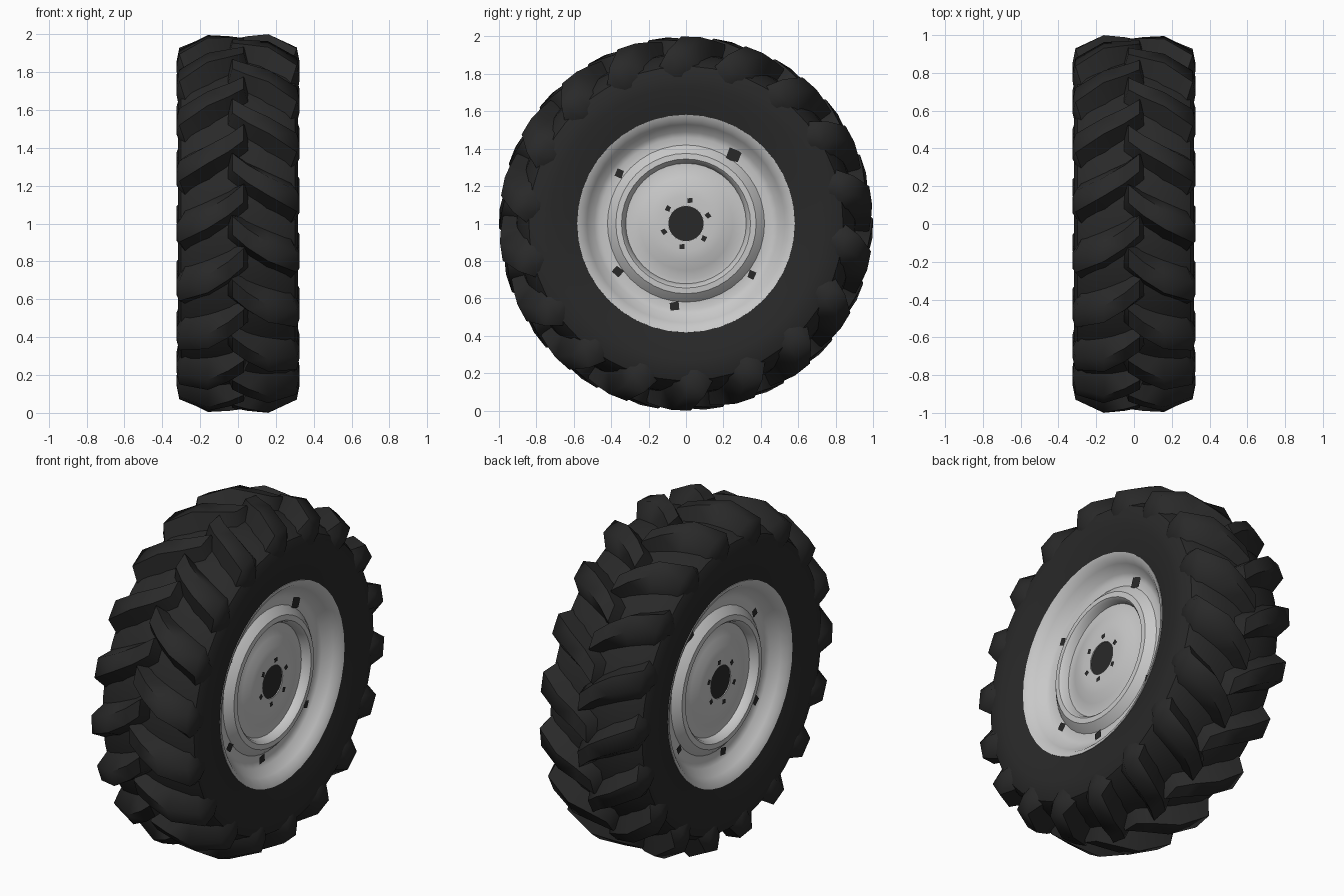
import bpy, bmesh, math

if "Cube" in bpy.data.objects:
    bpy.data.objects.remove(bpy.data.objects["Cube"])

AXLE_Z = 1.0
LUGS = 18


def material(name, c):
    m = bpy.data.materials.new(name)
    m.diffuse_color = (*c, 1)
    m.use_nodes = True
    m.node_tree.nodes["Principled BSDF"].inputs["Base Color"].default_value = m.diffuse_color
    return m


rubber = material("black rubber", (0.022, 0.022, 0.022))
steel = material("light grey paint", (0.58, 0.58, 0.58))


def polar(x, r, a):
    """Point on the wheel: angle runs from the front (-y) up over the top."""
    return (x, -r * math.cos(a), AXLE_Z + r * math.sin(a))


def finish(name, bm, mat, angle=35):
    bmesh.ops.recalc_face_normals(bm, faces=bm.faces)
    me = bpy.data.meshes.new(name)
    bm.to_mesh(me)
    bm.free()
    ob = bpy.data.objects.new(name, me)
    bpy.context.collection.objects.link(ob)
    me.materials.append(mat)
    bpy.ops.object.select_all(action='DESELECT')
    ob.select_set(True)
    bpy.context.view_layer.objects.active = ob
    bpy.ops.object.shade_smooth_by_angle(angle=math.radians(angle))
    return ob


def lathe(name, profile, n, mat, cap=False, closed=False):
    """Spin an (x, r) profile about the axle."""
    bm = bmesh.new()
    rings = [[bm.verts.new(polar(x, r, 2 * math.pi * i / n)) for i in range(n)]
             for x, r in profile]
    pairs = list(zip(rings, rings[1:]))
    if closed:
        pairs.append((rings[-1], rings[0]))
    for a, b in pairs:
        for i in range(n):
            j = (i + 1) % n
            bm.faces.new((a[i], a[j], b[j], b[i]))
    if cap:
        bm.faces.new(rings[0])
        bm.faces.new(rings[-1])
    return finish(name, bm, mat)


# Tyre carcass: half profile mirrored across the tread
half = [(0.20, 0.55), (0.287, 0.58), (0.303, 0.65), (0.316, 0.73), (0.318, 0.79),
        (0.300, 0.84), (0.25, 0.872), (0.12, 0.903)]
lathe("tyre_carcass", half + [(0, 0.91)] + [(-x, r) for x, r in reversed(half)],
      54, rubber, closed=True)

# Lug stations: top x, top r, base x, base r, angle, top half width, base half width
LUG = [(-0.03, 0.98, -0.06, 0.88, 0.02, 0.05, 0.085),
       (0.05, 0.99, 0.04, 0.88, -0.05, 0.05, 0.11),
       (0.16, 1.00, 0.15, 0.87, -0.12, 0.05, 0.125),
       (0.310, 0.93, 0.27, 0.83, -0.19, 0.06, 0.145),
       (0.326, 0.85, 0.29, 0.80, -0.20, 0.05, 0.11),
       (0.316, 0.77, 0.29, 0.75, -0.20, 0.02, 0.03)]


def tread(name, side, phase):
    bm = bmesh.new()
    for k in range(LUGS):
        a0 = 2 * math.pi * k / LUGS + phase
        secs = []
        for tx, tr, bx, br, da, tw, bw in LUG:
            a = a0 + da
            secs.append([bm.verts.new(polar(side * x, r, a + w)) for x, r, w in
                         ((bx, br, -bw), (tx, tr, -tw), (tx, tr, tw), (bx, br, bw))])
        for p, q in zip(secs, secs[1:]):
            for i in range(4):
                j = (i + 1) % 4
                bm.faces.new((p[i], p[j], q[j], q[i]))
        bm.faces.new(secs[0])
        bm.faces.new(secs[-1])
    return finish(name, bm, rubber, 62)


# Two rows of lugs, staggered by half a pitch
tread("tread_lugs_right", 1, -0.03)
tread("tread_lugs_left", -1, -0.03 + math.pi / LUGS)

# Dished steel rim and disc on each side
DISC = [(0.25, 0.585), (0.291, 0.582), (0.280, 0.555), (0.252, 0.53), (0.205, 0.49),
        (0.193, 0.46), (0.195, 0.42), (0.215, 0.40), (0.236, 0.375), (0.238, 0.345),
        (0.225, 0.333), (0.190, 0.322), (0.190, 0.30), (0.205, 0.25), (0.222, 0.20),
        (0.228, 0.15), (0.228, 0.094), (0.19, 0.094)]
for side, label in ((1, "right"), (-1, "left")):
    lathe("rim_disc_" + label, [(side * x, r) for x, r in DISC], 40, steel)

    # Dark slots near the rim edge and bolt holes round the hub, as thin plates
    bm = bmesh.new()

    def plate(x, r, deg, size):
        a = math.radians(deg)
        bm.faces.new([bm.verts.new(polar(side * (x + 0.005), r + dr * size, a + da * size / r))
                      for dr, da in ((-1, -0.7), (-0.4, 1), (1, 0.6), (0.6, -1))])

    for deg, size in ((125, 0.04), (37, 0.025), (-35, 0.028), (-82, 0.028), (-142, 0.024)):
        plate(0.196, 0.445, deg, size)
    for k in range(6):
        plate(0.228, 0.125, k * 60 + 40, 0.016)
    finish("disc_holes_" + label, bm, rubber)

# Dark axle bore through the hub
lathe("axle_bore", [(-0.222, 0.095), (0.222, 0.095)], 16, rubber, cap=True)
